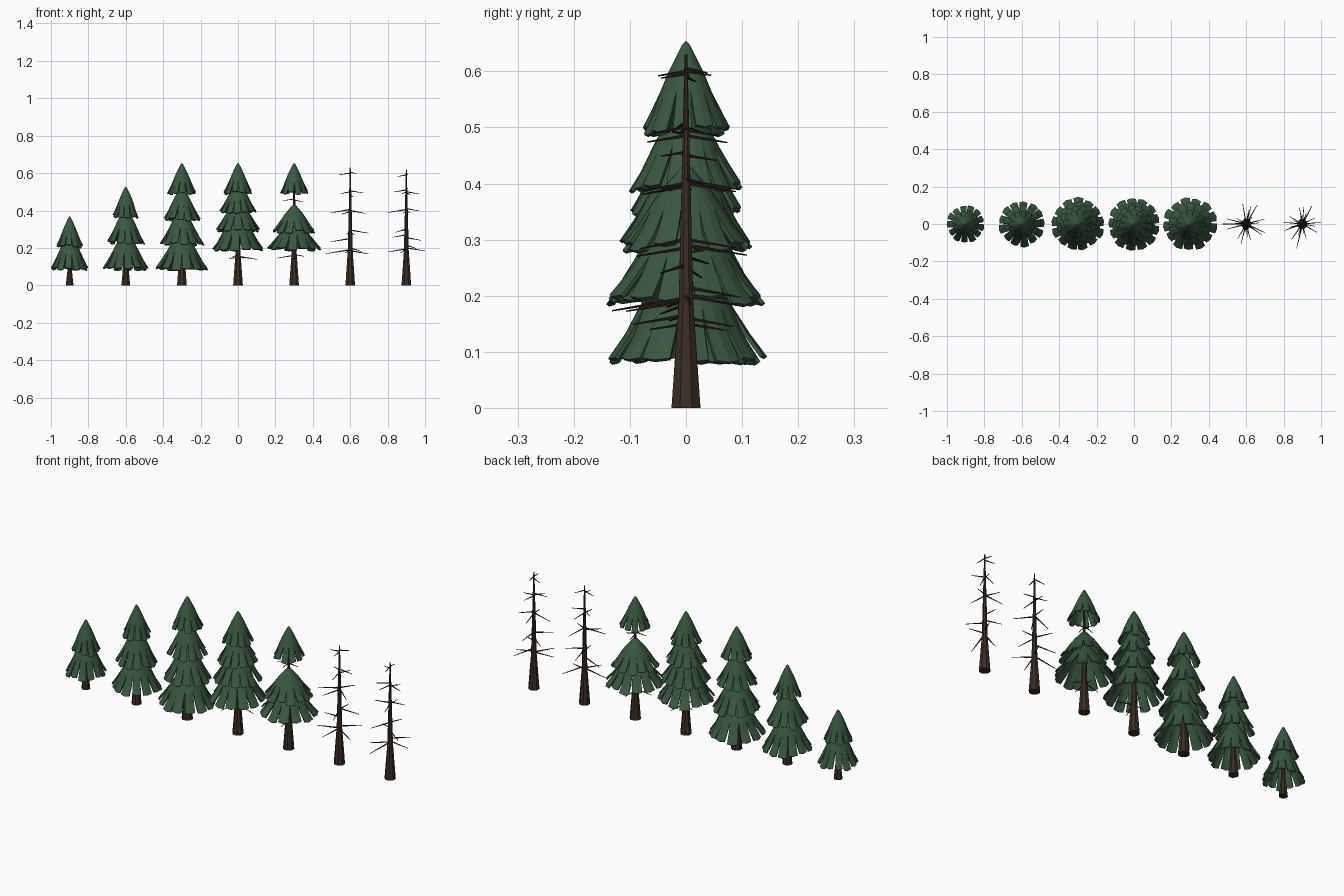
import bpy, bmesh, math, random
from mathutils import Vector

random.seed(4)
cube = bpy.data.objects.get("Cube")
if cube:
    bpy.data.objects.remove(cube)


def material(name, rgb):
    m = bpy.data.materials.new(name)
    m.use_nodes = True
    m.diffuse_color = (*rgb, 1)
    bsdf = m.node_tree.nodes["Principled BSDF"]
    bsdf.inputs["Base Color"].default_value = (*rgb, 1)
    bsdf.inputs["Roughness"].default_value = 0.9
    return m


needle_green = material("needle green", (0.042, 0.095, 0.052))
bark_brown = material("bark brown", (0.042, 0.027, 0.018))
dead_wood = material("dead wood", (0.026, 0.016, 0.012))


def finish(bm, name, x, mat):
    bmesh.ops.recalc_face_normals(bm, faces=bm.faces)
    mesh = bpy.data.meshes.new(name)
    bm.to_mesh(mesh)
    bm.free()
    obj = bpy.data.objects.new(name, mesh)
    obj.location.x = x
    mesh.materials.append(mat)
    bpy.context.collection.objects.link(obj)
    return obj


def polar(angle, r, z):
    return Vector((r * math.cos(angle), r * math.sin(angle), z))


# Foliage skirt: a closed cap whose lower half splits into separate drooping panels
CAP = [(0.05, 0.09), (0.35, 0.40), (0.55, 0.57)]
HEM = [(0.8, 0.79, 0.06), (1.0, 1.0, 0.11)]


def skirt(name, x, bottom, radius, height, panels=12):
    bm = bmesh.new()
    n = panels * 2
    turn = random.uniform(0, math.tau)
    step = math.tau / n
    top = bottom + height
    apex = bm.verts.new((0, 0, top))
    rings = [[bm.verts.new(polar(turn + i * step, r * radius, top - t * height))
              for i in range(n)] for t, r in CAP]
    for i in range(n):
        j = (i + 1) % n
        bm.faces.new((apex, rings[0][i], rings[0][j]))
        for upper, lower in zip(rings, rings[1:]):
            bm.faces.new((upper[i], lower[i], lower[j], upper[j]))
    for p in range(panels):
        row = [rings[-1][(2 * p + k) % n] for k in range(3)]
        flare = random.uniform(0.93, 1.0)
        drop = random.uniform(-0.012, 0.006)
        skew = random.uniform(-0.12, 0.12)
        for t, r, gap in HEM:
            new = []
            for k in range(3):
                angle = turn + (2 * p + k + (1 - k) * gap * 2 + skew * t) * step
                reach = r * radius * (flare if k == 1 else flare * 0.97)
                z = top - t * height - drop * t + (0 if k == 1 else 0.003)
                new.append(bm.verts.new(polar(angle, reach, z)))
            for k in range(2):
                bm.faces.new((row[k], new[k], new[k + 1], row[k + 1]))
            row = new
    obj = finish(bm, name, x, needle_green)
    solid = obj.modifiers.new("thickness", "SOLIDIFY")
    solid.thickness = 0.007
    solid.offset = -1


# Trunk: flared octagonal foot narrowing to a thin tip
def trunk_radius(z, height, foot):
    t = z / height
    if t < 0.3:
        return foot * (1 - 0.5 * t / 0.3)
    return foot * (0.5 - 0.4 * (t - 0.3) / 0.7)


def trunk(name, x, height, foot, mat):
    bm = bmesh.new()
    sides = 8
    rings = []
    for t in (0, 0.12, 0.3, 0.65, 1):
        z = t * height
        r = trunk_radius(z, height, foot)
        rings.append([bm.verts.new(polar((i + 0.5) * math.tau / sides, r, z))
                      for i in range(sides)])
    for lower, upper in zip(rings, rings[1:]):
        for i in range(sides):
            j = (i + 1) % sides
            bm.faces.new((lower[i], lower[j], upper[j], upper[i]))
    bm.faces.new(rings[0])
    bm.faces.new(rings[-1])
    finish(bm, name, x, mat)


# Dead branches: thin tapered sticks, each given as (compass angle, height, reach)
def branches(name, x, sticks):
    bm = bmesh.new()
    for degrees, z, reach in sticks:
        angle = math.radians(degrees)
        start = Vector((0, 0, z))
        end = polar(angle, reach, z - 0.16 * reach)
        axis = end - start
        made = bmesh.ops.create_cone(bm, cap_ends=True, segments=5, depth=axis.length,
                                     radius1=0.0025 + 0.013 * reach, radius2=0.0013)
        turn = axis.to_track_quat("Z", "Y")
        for v in made["verts"]:
            v.co = turn @ v.co + (start + end) / 2
    finish(bm, name, x, dead_wood)


# Each living tree: x, trunk height, foot radius, skirts as (bottom, radius, height)
TREES = {
    "sapling": (-0.9, 0.33, 0.022, [(0.085, 0.105, 0.2), (0.205, 0.075, 0.165)]),
    "young_tree": (-0.6, 0.48, 0.025, [(0.085, 0.127, 0.21), (0.225, 0.105, 0.19),
                                       (0.365, 0.074, 0.165)]),
    "tall_tree": (-0.3, 0.6, 0.028, [(0.085, 0.147, 0.21), (0.215, 0.122, 0.2),
                                     (0.35, 0.103, 0.18), (0.49, 0.08, 0.165)]),
    "old_tree": (0, 0.6, 0.028, [(0.19, 0.147, 0.2), (0.29, 0.122, 0.19),
                                 (0.39, 0.103, 0.17), (0.49, 0.08, 0.165)]),
    "thinning_tree": (0.3, 0.6, 0.028, [(0.19, 0.147, 0.18), (0.285, 0.122, 0.15),
                                        (0.49, 0.08, 0.165)]),
}
for name, (x, height, foot, skirts) in TREES.items():
    trunk(name + "_trunk", x, height, foot, bark_brown)
    for i, (bottom, radius, tall) in enumerate(skirts):
        skirt(f"{name}_foliage_{i + 1}", x, bottom, radius, tall, 11 if radius < 0.09 else 13)

# Bare trunks
trunk("dead_tree_trunk", 0.6, 0.63, 0.028, bark_brown)
trunk("broken_tree_trunk", 0.9, 0.62, 0.028, bark_brown)

branches("old_tree_branches", 0,
         [(-8, 0.155, 0.105), (70, 0.16, 0.09), (165, 0.15, 0.05), (250, 0.165, 0.1)])
branches("thinning_tree_branches", 0.3,
         [(185, 0.16, 0.09), (-30, 0.165, 0.06), (80, 0.15, 0.07), (270, 0.15, 0.065),
          (10, 0.455, 0.05), (190, 0.462, 0.06), (95, 0.45, 0.055), (265, 0.456, 0.045)])
branches("dead_tree_branches", 0.6,
         [(180, 0.19, 0.132), (-25, 0.185, 0.11), (60, 0.2, 0.12), (255, 0.19, 0.11),
          (165, 0.25, 0.11), (15, 0.295, 0.1), (100, 0.29, 0.11), (285, 0.285, 0.09),
          (195, 0.405, 0.11), (-35, 0.4, 0.1), (75, 0.405, 0.1), (240, 0.395, 0.09),
          (5, 0.505, 0.07), (150, 0.5, 0.06), (80, 0.485, 0.075), (275, 0.485, 0.07),
          (175, 0.6, 0.06), (50, 0.605, 0.05), (265, 0.595, 0.045)])
branches("broken_tree_branches", 0.9,
         [(5, 0.2, 0.1), (200, 0.195, 0.1), (257, 0.195, 0.135), (62, 0.215, 0.11),
          (-30, 0.255, 0.09), (150, 0.27, 0.08), (85, 0.3, 0.09), (235, 0.3, 0.1),
          (175, 0.405, 0.1), (25, 0.41, 0.075), (100, 0.4, 0.09), (285, 0.4, 0.08),
          (195, 0.51, 0.07), (-10, 0.5, 0.07), (70, 0.495, 0.06), (250, 0.5, 0.065),
          (160, 0.59, 0.05), (95, 0.6, 0.045), (280, 0.6, 0.05)])
